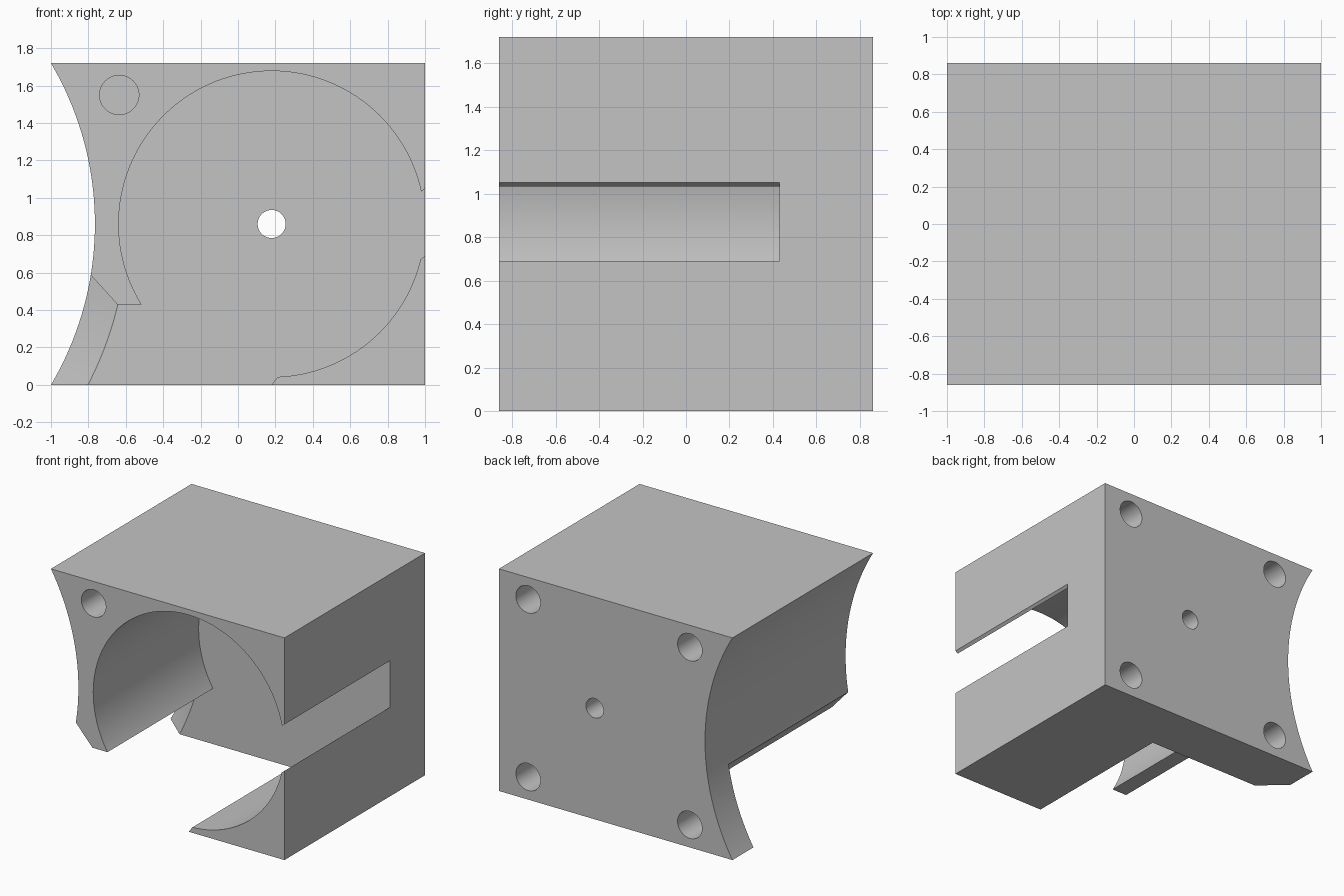
import bpy
import bmesh
import math

cube = bpy.data.objects.get("Cube")
if cube:
    bpy.data.objects.remove(cube, do_unlink=True)

HALF_DEPTH, HEIGHT = 0.86, 1.72
FLOOR_Y = 0.43                  # front face of the solid back plate
MID = HEIGHT / 2
BORE = (0.18, MID)
SIDE_CENTRE, SIDE_R = (-2.456, MID), 1.691

grey = bpy.data.materials.new("light grey")
grey.use_nodes = True
grey.diffuse_color = (0.55, 0.55, 0.55, 1)
grey.node_tree.nodes["Principled BSDF"].inputs["Base Color"].default_value = grey.diffuse_color


def circle(centre, radius, sides):
    angles = [2 * math.pi * i / sides for i in range(sides)]
    return [(centre[0] + radius * math.cos(a), centre[1] + radius * math.sin(a)) for a in angles]


def loft(name, profile, y0, y1, end_profile=None):
    """Solid between an (x, z) profile at y0 and one at y1."""
    bm = bmesh.new()
    a = [bm.verts.new((x, y0, z)) for x, z in profile]
    b = [bm.verts.new((x, y1, z)) for x, z in end_profile or profile]
    bm.faces.new(a)
    bm.faces.new(b[::-1])
    for i in range(len(a)):
        j = (i + 1) % len(a)
        bm.faces.new((a[j], a[i], b[i], b[j]))
    bmesh.ops.recalc_face_normals(bm, faces=bm.faces)
    mesh = bpy.data.meshes.new(name)
    bm.to_mesh(mesh)
    bm.free()
    mesh.materials.append(grey)
    obj = bpy.data.objects.new(name, mesh)
    bpy.context.collection.objects.link(obj)
    return obj


def combine(target, tool, operation="DIFFERENCE"):
    """Apply a boolean and discard the tool."""
    tool.hide_render = True
    mod = target.modifiers.new("cut", "BOOLEAN")
    mod.operation, mod.solver, mod.object = operation, "EXACT", tool
    bpy.ops.object.select_all(action="DESELECT")
    bpy.context.view_layer.objects.active = target
    target.select_set(True)
    bpy.ops.object.modifier_apply(modifier=mod.name)
    bpy.data.objects.remove(tool, do_unlink=True)


# Main block
block = loft("holder_block", [(-1, 0), (1, 0), (1, HEIGHT), (-1, HEIGHT)], -HALF_DEPTH, HALF_DEPTH)

# Concave side
combine(block, loft("side_cutter", circle(SIDE_CENTRE, SIDE_R, 240), -1, 1))

# Large round bore, open at the front
combine(block, loft("bore_cutter", circle(BORE, 0.818, 128), -1, FLOOR_Y))

# Slot through the thin wall of the bore
slot = [(0.9, 0.61), (1.1, 0.77), (1.1, 1.13), (0.9, 0.97)]
combine(block, loft("slot_cutter", slot, -1, FLOOR_Y))

# Lower corner opening, with bevelled lips
opening = [(-1.3, -0.1), (0.105, -0.1), (0.24, 0.08), (0.2, 0.43), (-0.645, 0.43), (-1.3, 1.153)]
combine(block, loft("opening_cutter", opening, -1, FLOOR_Y))

# Conical chamfer on the exposed edge of the back plate
chamfer = loft("chamfer_cutter", circle(SIDE_CENTRE, SIDE_R + 0.203, 240), FLOOR_Y - 0.03, FLOOR_Y + 0.193,
               circle(SIDE_CENTRE, SIDE_R - 0.02, 240))
combine(chamfer, loft("chamfer_limit", opening, -1, 1), "INTERSECT")
combine(block, chamfer)

# Central through hole
combine(block, loft("centre_hole_cutter", circle(BORE, 0.075, 48), -1, 1))

# Blind corner holes: four at the back, one at the front
for x in (-0.635, 0.75):
    for z in (0.175, 1.55):
        combine(block, loft("back_hole_cutter", circle((x, z), 0.105, 48), HALF_DEPTH - 0.34, 1))
combine(block, loft("front_hole_cutter", circle((-0.635, 1.55), 0.105, 48), -1, 0.34 - HALF_DEPTH))

# Smooth curves with crisp edges
bpy.ops.object.select_all(action="DESELECT")
block.select_set(True)
bpy.context.view_layer.objects.active = block
bpy.ops.object.shade_smooth_by_angle(angle=math.radians(25))
